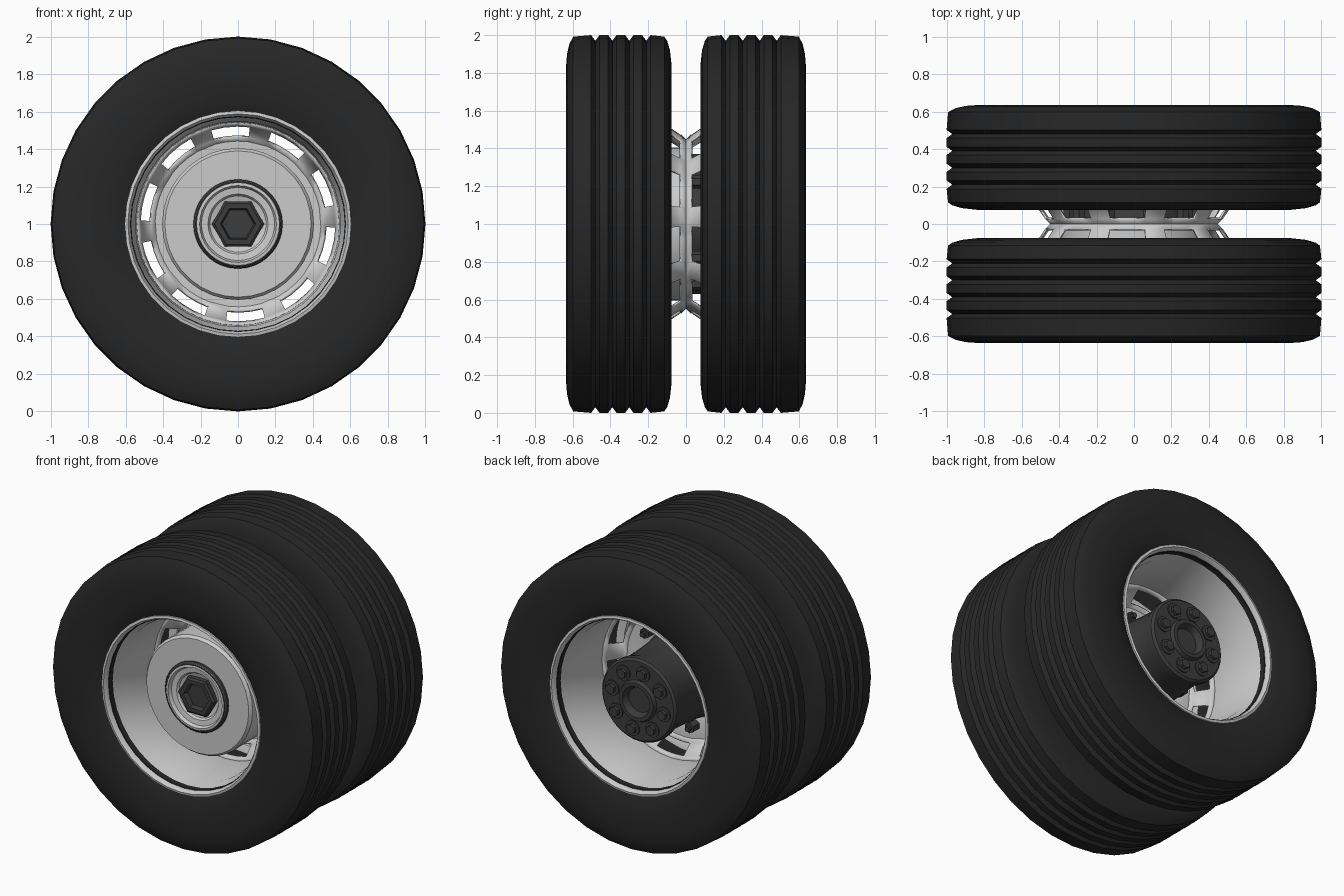
import bpy, bmesh, math
from mathutils import Matrix

if "Cube" in bpy.data.objects:
    bpy.data.objects.remove(bpy.data.objects["Cube"])

SEG = 36
AXLE_Z = 1.0
TAU = 2 * math.pi


def material(name, value):
    m = bpy.data.materials.new(name)
    m.diffuse_color = (value, value, value, 1)
    m.use_nodes = True
    m.node_tree.nodes["Principled BSDF"].inputs["Base Color"].default_value = m.diffuse_color
    return m


RUBBER = material("rubber", 0.02)
DARK = material("dark_metal", 0.045)
STEEL = material("steel", 0.55)


def finish(bm, name, mat, angle=32):
    bmesh.ops.remove_doubles(bm, verts=bm.verts, dist=1e-5)
    bmesh.ops.recalc_face_normals(bm, faces=bm.faces)
    me = bpy.data.meshes.new(name)
    bm.to_mesh(me)
    bm.free()
    me.materials.append(mat)
    ob = bpy.data.objects.new(name, me)
    bpy.context.collection.objects.link(ob)
    bpy.ops.object.select_all(action='DESELECT')
    ob.select_set(True)
    bpy.context.view_layer.objects.active = ob
    bpy.ops.object.shade_smooth_by_angle(angle=math.radians(angle))
    return ob


def lathe(name, profile, mat, side=1, seg=SEG, closed=True, angles=None, skip=None):
    """Spin (radius, y) points about the axle; skip(band, step) leaves openings."""
    bm = bmesh.new()
    angles = angles or [TAU * i / seg for i in range(seg)]
    rings = [[bm.verts.new((r * math.cos(a), side * y, AXLE_Z + r * math.sin(a)))
              for a in angles] for r, y in profile]
    n, m = len(angles), len(profile)
    for j in range(m if closed else m - 1):
        p, q = rings[j], rings[(j + 1) % m]
        for i in range(n):
            if skip and skip(j, i):
                continue
            k = (i + 1) % n
            bm.faces.new((p[i], p[k], q[k], q[i]))
    return finish(bm, name, mat)


def bolt_circle(name, count, radius, y, size, depth, mat, phase=0.0, sides=6):
    """Ring of hexagonal nuts whose axes follow the axle."""
    bm = bmesh.new()
    for i in range(count):
        a = TAU * i / count + phase
        mtx = (Matrix.Translation((radius * math.cos(a), y, AXLE_Z + radius * math.sin(a)))
               @ Matrix.Rotation(math.pi / 2, 4, 'X'))
        bmesh.ops.create_cone(bm, cap_ends=True, segments=sides, radius1=size,
                              radius2=size, depth=depth, matrix=mtx)
    return finish(bm, name, mat)


# Tyre section: sidewalls, rounded shoulders and four V grooves in the tread
tread = [(0.992, 0.115)]
for g in (0.21, 0.30, 0.39, 0.48):
    tread += [(1.0, g - 0.022), (0.97, g), (1.0, g + 0.022)]
tyre = ([(0.57, 0.11), (0.60, 0.092), (0.70, 0.078), (0.84, 0.076), (0.92, 0.085), (0.97, 0.10)]
        + tread
        + [(0.992, 0.597), (0.955, 0.617), (0.90, 0.63), (0.82, 0.636), (0.70, 0.63),
           (0.60, 0.61), (0.57, 0.59)])

# Rim barrel section: outer lip, tapered well, inner flange
barrel = [(0.605, 0.595), (0.605, 0.622), (0.588, 0.626), (0.575, 0.605), (0.57, 0.55),
          (0.548, 0.50), (0.54, 0.13), (0.545, 0.10), (0.575, 0.088), (0.595, 0.084),
          (0.595, 0.098), (0.565, 0.112), (0.56, 0.48), (0.585, 0.54)]

# Wheel disc: flat mating plate, cone with ten hand holes
disc = [(0.10, 0.006), (0.445, 0.006), (0.468, 0.03), (0.525, 0.112), (0.545, 0.14)]
hole_angles = [math.radians(94.5 + 36 * k + d)
               for k in range(10) for d in (-11.5, -4, 4, 11.5)]

for side, tag in ((-1, "front"), (1, "back")):
    lathe(tag + "_tyre", tyre, RUBBER, side)
    lathe(tag + "_rim_barrel", barrel, STEEL, side)
    plate = lathe(tag + "_wheel_disc", disc, STEEL, side, closed=False, angles=hole_angles,
                  skip=lambda j, i: j == 2 and i % 4 != 3)
    sol = plate.modifiers.new("thickness", 'SOLIDIFY')
    sol.thickness = 0.014
    sol.offset = 0

# Front: brake drum with raised centre ring and recessed hexagonal socket
lathe("brake_drum", [(0.405, -0.02), (0.405, -0.42), (0.39, -0.44), (0.235, -0.44),
                     (0.23, -0.465), (0.205, -0.468), (0.195, -0.445), (0.16, -0.44),
                     (0.15, -0.425), (0.10, -0.41), (0.10, -0.02)], STEEL, 1)
lathe("centre_ring", [(0.238, -0.435), (0.238, -0.455), (0.226, -0.469), (0.219, -0.469),
                      (0.219, -0.435)], DARK)
lathe("axle_nut", [(0.14, -0.40), (0.14, -0.45), (0.125, -0.46), (0.095, -0.46),
                   (0.085, -0.43), (0.085, -0.40)], DARK, 1, seg=6)
lathe("axle_shaft", [(0.001, -0.425), (0.09, -0.425), (0.09, 0.50), (0.001, 0.50)],
      DARK, 1, seg=18)

# Back: dark hub with stepped face
lathe("hub", [(0.10, 0.02), (0.30, 0.02), (0.285, 0.10), (0.265, 0.40), (0.285, 0.47),
              (0.285, 0.505), (0.27, 0.52), (0.14, 0.52), (0.13, 0.545), (0.105, 0.545),
              (0.095, 0.52), (0.085, 0.50), (0.085, 0.02)], DARK, 1)
bolt_circle("hub_bolt_washers", 8, 0.2, 0.522, 0.052, 0.014, DARK, 0.2, sides=12)
bolt_circle("hub_bolts", 8, 0.2, 0.535, 0.034, 0.035, DARK, 0.2)

# Lug nuts and studs holding the wheel discs
bolt_circle("lug_nuts", 10, 0.345, 0.045, 0.036, 0.07, DARK, math.radians(94.5 + 18))
bolt_circle("lug_studs", 10, 0.345, 0.075, 0.018, 0.06, DARK, math.radians(94.5 + 18), sides=8)
